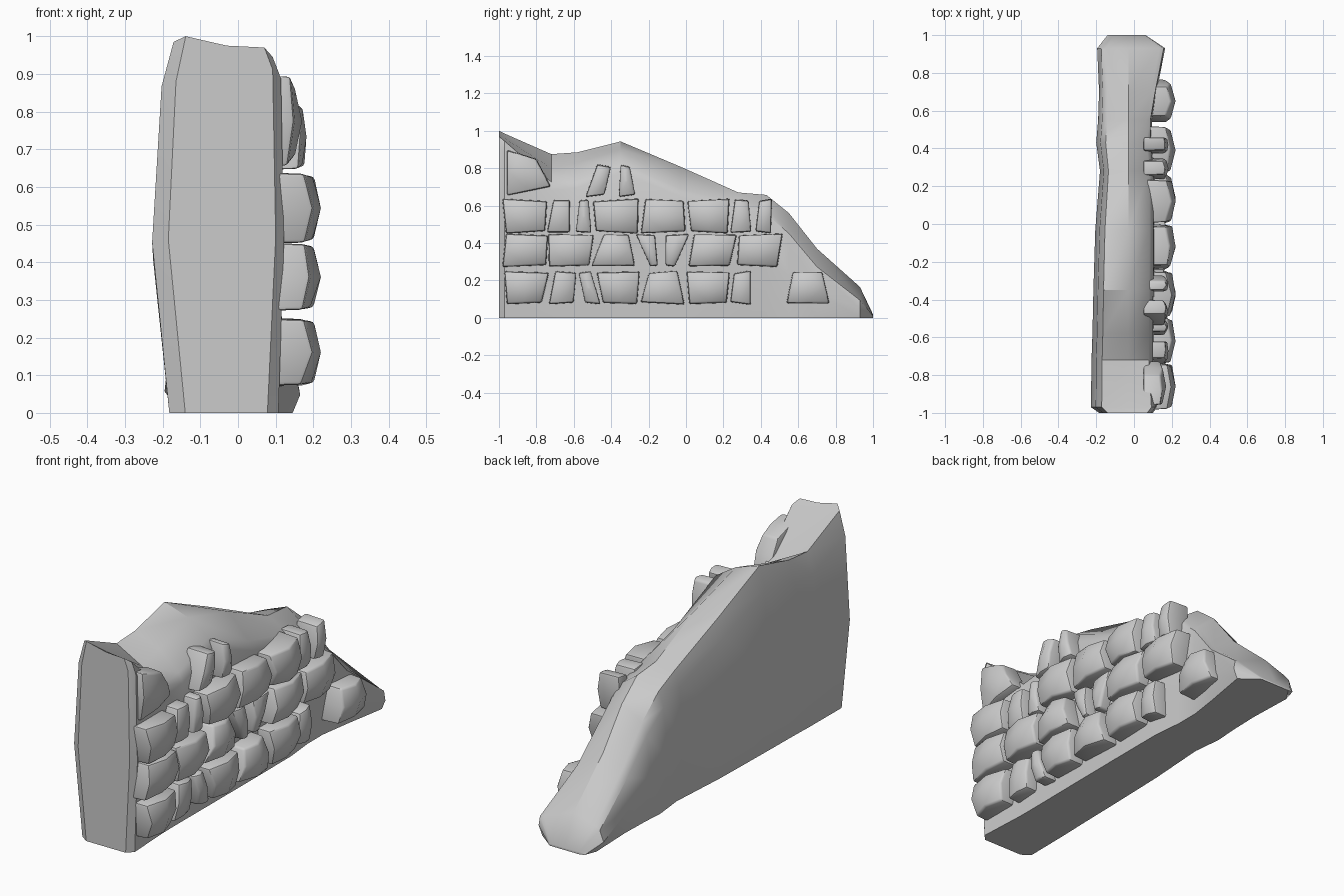
import bpy, bmesh, random

if "Cube" in bpy.data.objects:
    bpy.data.objects.remove(bpy.data.objects["Cube"])

random.seed(4)


def make_object(name, bm, bevel=0.0):
    bmesh.ops.recalc_face_normals(bm, faces=bm.faces[:])
    mesh = bpy.data.meshes.new(name)
    bm.to_mesh(mesh)
    bm.free()
    ob = bpy.data.objects.new(name, mesh)
    bpy.context.collection.objects.link(ob)
    bpy.ops.object.select_all(action='DESELECT')
    ob.select_set(True)
    bpy.context.view_layer.objects.active = ob
    if bevel:
        mod = ob.modifiers.new("worn_edges", 'BEVEL')
        mod.width = bevel
        mod.segments = 2
        mod.angle_limit = 0.7
        bpy.ops.object.modifier_apply(modifier=mod.name)
    bpy.ops.object.shade_smooth_by_angle(angle=0.6)
    return ob


# Broken wall: stations along y (y, left x, right x, left / ridge / right top z)
stations = [
    (-1.00, -.185, .100, 1.00, .975, .970),
    (-.97, -.228, .122, .985, .960, .945),
    (-.72, -.225, .108, .875, .800, .725),
    (-.58, -.220, .108, .885, .830, .740),
    (-.35, -.215, .110, .943, .900, .830),
    (-.03, -.205, .112, .800, .808, .690),
    (.28, -.180, .112, .655, .670, .610),
    (.43, -.200, .095, .610, .657, .590),
    (.55, -.190, .095, .500, .560, .480),
    (.70, -.185, .120, .320, .370, .290),
    (.93, -.195, .165, .125, .165, .100),
    (1.00, -.140, .060, .012, .018, .010),
]
bm = bmesh.new()
rings = []
for i, (y, xl, xr, zl, zt, zr) in enumerate(stations):
    front = i == 0
    low = -.14 if front else xl * .8
    side = [(low, 0), (xl, zl * .46), (xl * .89, zl * .88),
            (xl * .75, zl), (-.03, zt), (xr - .03, zr),
            (xr - .008, zr * .94), (xr, zr * .48),
            (.078 if front else xr * .88, 0)]
    rings.append([bm.verts.new((x, y, z)) for x, z in side])
for a, b in zip(rings, rings[1:]):
    for i in range(len(a)):
        j = (i + 1) % len(a)
        bm.faces.new((a[i], a[j], b[j], b[i]))
bm.faces.new(rings[0])
bm.faces.new(rings[-1])
make_object("broken_wall", bm)


# Facing stones: domed block built from four (y, z) corners
def stone(name, corners, edge_x, dome):
    mids = []
    for k in range(4):
        a, b = corners[k], corners[(k + 1) % 4]
        mids.append(((a[0] + b[0]) / 2, (a[1] + b[1]) / 2))
    outline = [p for pair in zip(corners, mids) for p in pair]
    cy = sum(p[0] for p in corners) / 4
    cz = sum(p[1] for p in corners) / 4
    bm = bmesh.new()
    back = [bm.verts.new((.05, y, z)) for y, z in outline]
    face = []
    for k, (y, z) in enumerate(outline):
        x = edge_x + (dome * .5 if k % 2 else 0) + random.uniform(-.006, .006)
        face.append(bm.verts.new((x, cy + (y - cy) * .96, cz + (z - cz) * .96)))
    centre = bm.verts.new((edge_x + dome, cy, cz))
    for k in range(8):
        n = (k + 1) % 8
        bm.faces.new((back[k], back[n], face[n], face[k]))
    for k in range(0, 8, 2):
        bm.faces.new((face[k - 1], face[k], face[k + 1], centre))
    bm.faces.new(back)
    make_object(name, bm, .01)


# Courses: bottom z, top z, then stones as (bottom y0, y1, top y0, y1)
courses = [
    (.075, .247, [(-.96, -.77, -.975, -.73), (-.735, -.60, -.70, -.585),
                  (-.54, -.455, -.575, -.51), (-.445, -.26, -.48, -.245),
                  (-.245, -.005, -.20, -.045), (.015, .22, 0, .237),
                  (.235, .348, .255, .348), (.535, .77, .57, .73)]),
    (.275, .447, [(-.985, -.745, -.965, -.735), (-.735, -.515, -.74, -.49),
                  (-.51, -.27, -.44, -.305), (-.19, -.15, -.27, -.165),
                  (-.11, -.06, -.11, .02), (.01, .235, .04, .275),
                  (.27, .49, .28, .52)]),
    (.455, .632, [(-.965, -.75, -.985, -.74), (-.745, -.62, -.71, -.62),
                  (-.59, -.505, -.57, -.52), (-.485, -.255, -.50, -.25),
                  (-.245, 0, -.22, -.01), (.025, .225, .005, .235),
                  (.235, .35, .26, .335), (.37, .455, .39, .46)]),
    (.65, .815, [(-.54, -.435, -.475, -.40), (-.36, -.27, -.35, -.30)]),
]
for c, (z0, z1, row) in enumerate(courses):
    for s, (a, b, d, e) in enumerate(row):
        w = random.uniform(-.008, .008)
        corners = [(a, z0 + w), (b, z0 - w), (e, z1 + w), (d, z1 - w)]
        big = (b - a + e - d) / 2 > .15
        stone(f"stone_{c}_{s}", corners, .172 if big else .16,
              .048 if big else .022)

# Tilted stone at the upper front corner
stone("corner_stone", [(-.96, .65), (-.72, .70), (-.80, .85), (-.96, .90)],
      .135, .035)
